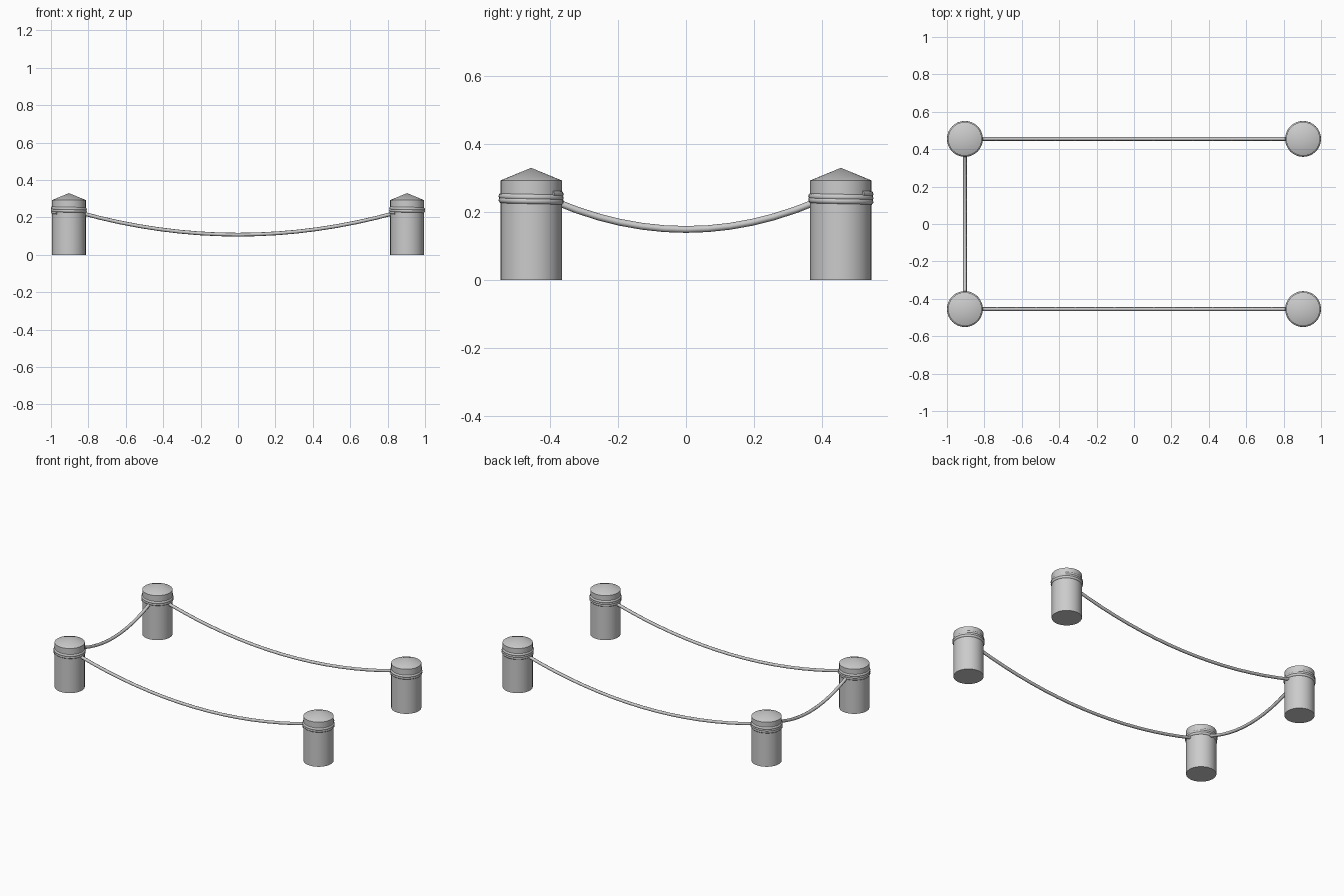
import bpy, bmesh, math

if "Cube" in bpy.data.objects:
    bpy.data.objects.remove(bpy.data.objects["Cube"])

PX, PY = 0.904, 0.455      # post centres
R, SHOULDER, TOP = 0.09, 0.293, 0.33
ROPE = 0.01


def make_post(name, x, y):
    # straight post with a shallow conical cap
    n = 32
    bm = bmesh.new()
    rings = [[bm.verts.new((R * math.cos(2 * math.pi * i / n), R * math.sin(2 * math.pi * i / n), z))
              for i in range(n)] for z in (0, SHOULDER)]
    tip = bm.verts.new((0, 0, TOP))
    bm.faces.new(rings[0][::-1])
    for i in range(n):
        j = (i + 1) % n
        bm.faces.new((rings[0][i], rings[0][j], rings[1][j], rings[1][i]))
        bm.faces.new((rings[1][i], rings[1][j], tip))
    me = bpy.data.meshes.new(name)
    bm.to_mesh(me)
    bm.free()
    ob = bpy.data.objects.new(name, me)
    bpy.context.collection.objects.link(ob)
    ob.location = (x, y, 0)
    bpy.ops.object.select_all(action='DESELECT')
    ob.select_set(True)
    bpy.context.view_layer.objects.active = ob
    bpy.ops.object.shade_smooth_by_angle(angle=math.radians(20))


def make_rope(name, points):
    # round rope swept along a path
    cu = bpy.data.curves.new(name, 'CURVE')
    cu.dimensions = '3D'
    cu.bevel_depth = ROPE
    cu.bevel_resolution = 2
    cu.use_fill_caps = True
    sp = cu.splines.new('POLY')
    sp.points.add(len(points) - 1)
    for p, co in zip(sp.points, points):
        p.co = (*co, 1)
    sp.use_smooth = True
    bpy.context.collection.objects.link(bpy.data.objects.new(name, cu))


def sag(low, high, half, t):
    # parabolic hang, reaching height "high" at the post face
    return low + (high - low) * (t * half / (half - R)) ** 2


# posts with rope wraps
for sx, xn in ((-1, "left"), (1, "right")):
    for sy, yn in ((-1, "front"), (1, "back")):
        x, y = sx * PX, sy * PY
        make_post(f"post_{yn}_{xn}", x, y)
        steps, turns = 80, 2.5
        coil = []
        for i in range(steps + 1):
            a = math.radians(45) + 2 * math.pi * turns * i / steps
            coil.append((x + 0.086 * math.cos(a), y + 0.086 * math.sin(a),
                         0.254 - 0.028 * i / steps))
        make_rope(f"rope_wrap_{yn}_{xn}", coil)

# hanging ropes: two long sides and the left end
ts = [-0.93 + 1.86 * i / 16 for i in range(17)]
for sy, yn in ((-1, "front"), (1, "back")):
    make_rope(f"rope_{yn}", [(t * PX, sy * PY, sag(0.108, 0.217, PX, t)) for t in ts])
ts = [-0.85 + 1.7 * i / 12 for i in range(13)]
make_rope("rope_left_end", [(-PX, t * PY, sag(0.149, 0.223, PY, t)) for t in ts])
